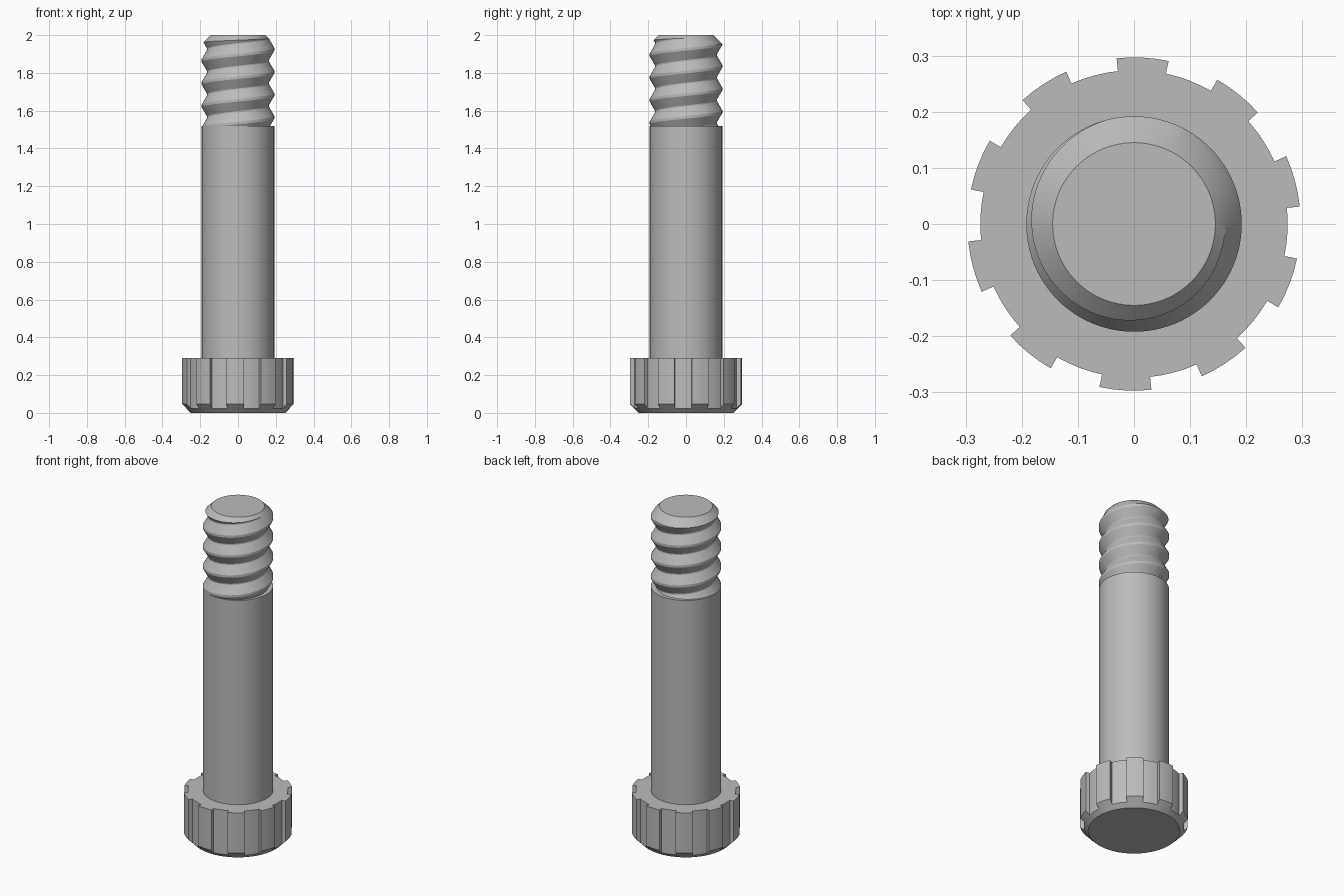
import bpy, bmesh
from math import cos, sin, pi, radians, floor

cube = bpy.data.objects.get("Cube")
if cube:
    bpy.data.objects.remove(cube, do_unlink=True)

steel = bpy.data.materials.new("plain grey steel")
steel.use_nodes = True
GREY = (0.5, 0.5, 0.5, 1)
steel.diffuse_color = GREY
steel.node_tree.nodes["Principled BSDF"].inputs["Base Color"].default_value = GREY


def skin(name, columns, cap_bottom=True, cap_top=True):
    """Join vertical columns of (angle, radius, z) points into a capped surface."""
    bm = bmesh.new()
    cols = [[bm.verts.new((r * cos(a), r * sin(a), z)) for a, r, z in c] for c in columns]
    for c, d in zip(cols, cols[1:] + cols[:1]):
        for i in range(len(c) - 1):
            bm.faces.new((c[i], d[i], d[i + 1], c[i + 1]))
    if cap_bottom:
        bm.faces.new([c[0] for c in reversed(cols)])
    if cap_top:
        bm.faces.new([c[-1] for c in cols])
    bmesh.ops.remove_doubles(bm, verts=bm.verts, dist=1e-5)
    bmesh.ops.recalc_face_normals(bm, faces=bm.faces)
    mesh = bpy.data.meshes.new(name)
    bm.to_mesh(mesh)
    bm.free()
    mesh.materials.append(steel)
    ob = bpy.data.objects.new(name, mesh)
    bpy.context.collection.objects.link(ob)
    bpy.ops.object.select_all(action="DESELECT")
    ob.select_set(True)
    bpy.context.view_layer.objects.active = ob
    bpy.ops.object.shade_smooth_by_angle(angle=radians(24))
    return ob


# Head: ten teeth and ten slots, with a cone-shaped lower edge
TEETH, R_TOOTH, R_SLOT, R_BASE, HEAD_Z = 10, 0.297, 0.274, 0.25, 0.29
STEPS = 4
half = pi / TEETH
head = []
for k in range(TEETH):
    start = radians(87) - half / 2 + k * 2 * half
    for offset, r in ((0, R_TOOTH), (half, R_SLOT)):
        for s in range(STEPS + 1):
            a = start + offset + half * s / STEPS
            head.append([(a, R_BASE, 0), (a, r, r - R_BASE), (a, r, HEAD_Z)])
skin("toothed_head", head)

# Plain shank
R_SHANK, NECK_Z, END_Z, SEGMENTS = 0.192, 1.52, 2.0, 96
angles = [2 * pi * i / SEGMENTS for i in range(SEGMENTS)]
skin("shank", [[(a, R_SHANK, HEAD_Z), (a, R_SHANK, NECK_Z)] for a in angles], cap_bottom=False)

# Thread: one pitch is root, rising flank, crest, falling flank
PITCH, R_ROOT, R_TIP, CREST_Z = 0.12, 0.163, 0.145, 1.925
CREST, FLANK = 0.007, 0.05
BREAKS = (-CREST - FLANK, -CREST, CREST, CREST + FLANK)


def thread_radius(a, z):
    p = (z - CREST_Z) / PITCH - a / (2 * pi)
    d = abs(p - floor(p + 0.5)) * PITCH
    t = min(max((d - CREST) / FLANK, 0), 1)
    return R_SHANK + (R_ROOT - R_SHANK) * t


def chamfer_start(a):
    """Height where the end cone meets the thread, found by bisection."""
    low, high = END_Z - 0.06, END_Z
    for _ in range(30):
        mid = (low + high) / 2
        if R_TIP + END_Z - mid > thread_radius(a, mid):
            low = mid
        else:
            high = mid
    return low


thread = []
for a in angles:
    top = chamfer_start(a)
    heights = [NECK_Z]
    for turn in range(-6, 3):
        for b in BREAKS:
            z = CREST_Z + PITCH * (turn + a / (2 * pi)) + b
            heights.append(min(max(z, NECK_Z), top))
    heights.append(top)
    thread.append([(a, thread_radius(a, z), z) for z in heights] + [(a, R_TIP, END_Z)])

# Close the helix by shifting the last column one full turn
seam = 2 * pi
top = chamfer_start(seam)
last = [NECK_Z]
for turn in range(-6, 3):
    for b in BREAKS:
        last.append(min(max(CREST_Z + PITCH * (turn + 1) + b, NECK_Z), top))
last.append(top)
thread.append([(seam, thread_radius(seam, z), z) for z in last] + [(seam, R_TIP, END_Z)])


def skin_thread():
    # The seam column repeats the first one, so coincident points are merged
    bm = bmesh.new()
    cols = [[bm.verts.new((r * cos(a), r * sin(a), z)) for a, r, z in c] for c in thread]
    for c, d in zip(cols, cols[1:]):
        for i in range(len(c) - 1):
            bm.faces.new((c[i], d[i], d[i + 1], c[i + 1]))
    bm.faces.new([c[-1] for c in cols[:-1]])
    bmesh.ops.remove_doubles(bm, verts=bm.verts, dist=1e-5)
    bmesh.ops.dissolve_degenerate(bm, edges=bm.edges, dist=1e-5)
    bmesh.ops.recalc_face_normals(bm, faces=bm.faces)
    mesh = bpy.data.meshes.new("threaded_end")
    bm.to_mesh(mesh)
    bm.free()
    mesh.materials.append(steel)
    ob = bpy.data.objects.new("threaded_end", mesh)
    bpy.context.collection.objects.link(ob)
    bpy.ops.object.select_all(action="DESELECT")
    ob.select_set(True)
    bpy.context.view_layer.objects.active = ob
    bpy.ops.object.shade_smooth_by_angle(angle=radians(24))


skin_thread()
